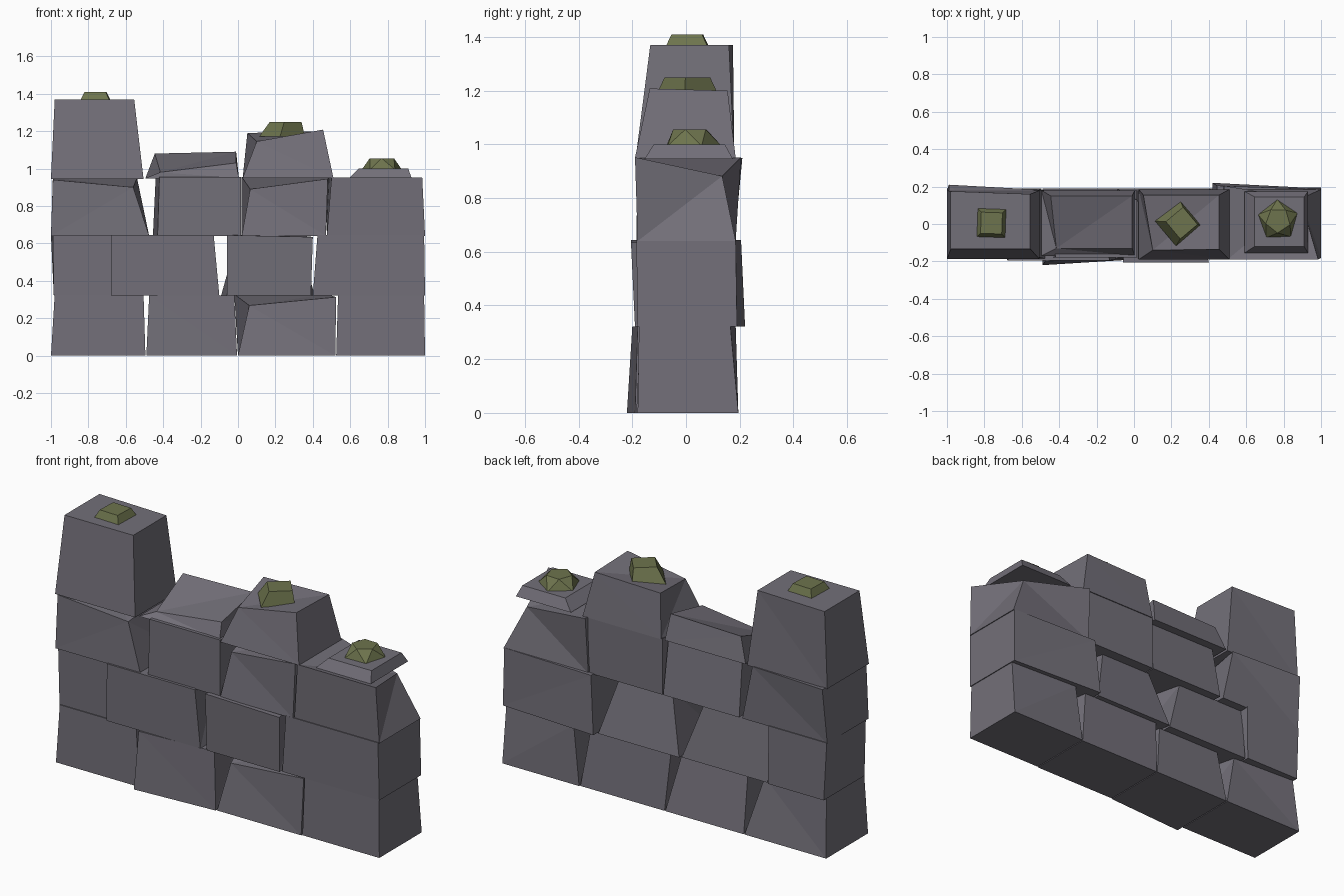
import bpy, bmesh, math


def material(name, color):
    m = bpy.data.materials.new(name)
    m.diffuse_color = (*color, 1)
    return m


STONE = material("grey stone", (0.17, 0.16, 0.19))
MOSS = material("moss green", (0.155, 0.175, 0.075))


def hull(name, bottom, top, mat):
    """Flat-shaded solid between two matching loops of points."""
    n = len(bottom)
    bm = bmesh.new()
    lo = [bm.verts.new(p) for p in bottom]
    hi = [bm.verts.new(p) for p in top]
    bm.faces.new(lo[::-1])
    bm.faces.new(hi)
    for i in range(n):
        j = (i + 1) % n
        bm.faces.new((lo[i], lo[j], hi[j], hi[i]))
    bmesh.ops.triangulate(bm, faces=bm.faces[:])
    bmesh.ops.recalc_face_normals(bm, faces=bm.faces[:])
    me = bpy.data.meshes.new(name)
    bm.to_mesh(me)
    bm.free()
    me.materials.append(mat)
    ob = bpy.data.objects.new(name, me)
    bpy.context.collection.objects.link(ob)
    return ob


def block(name, z0, z1, base, top, **moves):
    """Block from two rectangles (x0, x1, y0, y1); moves shift single corners.
    Corner keys: b/t bottom or top, f/b front or back, l/r left or right."""
    loops = []
    for level, z, (x0, x1, y0, y1) in (("b", z0, base), ("t", z1, top)):
        pts = []
        for key, x, y in (("fl", x0, y0), ("fr", x1, y0), ("br", x1, y1), ("bl", x0, y1)):
            dx, dy, dz = moves.get(level + key, (0, 0, 0))
            pts.append((x + dx, y + dy, z + dz))
        loops.append(pts)
    return hull(name, loops[0], loops[1], STONE)


# Bottom course
block("bottom_stone_1", 0.0, 0.325, (-1, -0.495, -0.18, 0.19), (-0.98, -0.505, -0.175, 0.14),
      tbl=(0, 0.02, 0), tbr=(-0.08, 0, 0))
block("bottom_stone_2", 0.0, 0.322, (-0.49, -0.005, -0.19, 0.19), (-0.475, -0.02, -0.18, 0.13),
      bfl=(0, -0.03, 0), tfl=(0, -0.02, 0), tbr=(-0.05, 0, 0))
block("bottom_stone_3", 0.0, 0.328, (0.0, 0.52, -0.185, 0.19), (0.01, 0.525, -0.17, 0.16),
      tfl=(0.05, 0.02, -0.06), tfr=(0, 0, -0.015), tbl=(-0.03, 0, 0), tbr=(-0.05, 0, 0))
block("bottom_stone_4", 0.0, 0.326, (0.525, 1, -0.18, 0.195), (0.535, 0.995, -0.175, 0.165),
      tbl=(0.03, 0.02, 0))

# Second course
block("second_stone_1", 0.322, 0.644, (-0.985, -0.64, -0.17, 0.19), (-1, -0.64, -0.175, 0.185),
      tfl=(0.01, 0, 0))
block("second_stone_2", 0.322, 0.644, (-0.68, -0.10, -0.19, 0.18), (-0.675, -0.13, -0.195, 0.13),
      tbr=(-0.08, 0, 0), tbl=(0.03, 0, 0), bbl=(0.05, 0, 0))
block("second_stone_3", 0.322, 0.644, (-0.06, 0.39, -0.19, 0.19), (-0.06, 0.40, -0.205, 0.12),
      bbl=(-0.03, 0, 0), bbr=(0.02, 0, 0), tbl=(0.06, 0, 0), tbr=(-0.08, 0, 0),
      tfr=(0, 0, -0.01))
block("second_stone_4", 0.322, 0.644, (0.40, 1, -0.18, 0.19), (0.425, 0.995, -0.185, 0.185),
      bbl=(0.02, 0.03, 0), tbl=(0.02, 0.02, 0))

# Third course
block("third_stone_1", 0.64, 0.95, (-1, -0.475, -0.185, 0.18), (-0.99, -0.5, -0.18, 0.185),
      tfr=(-0.06, 0.01, -0.05), tbl=(0, 0.025, 0), tfl=(0, 0, -0.01), tbr=(-0.04, 0, 0))
block("third_stone_2", 0.64, 0.955, (-0.43, 0.015, -0.18, 0.18), (-0.42, 0.015, -0.18, 0.13),
      bbl=(-0.025, 0, 0), tbl=(-0.02, 0, 0))
block("third_stone_3", 0.64, 0.955, (0.02, 0.47, -0.185, 0.18), (0.02, 0.49, -0.18, 0.18),
      tfl=(0.045, 0.03, -0.065), tfr=(-0.01, 0, -0.01))
block("third_stone_4", 0.64, 0.952, (0.475, 1, -0.18, 0.185), (0.50, 0.985, -0.19, 0.15),
      tbr=(-0.095, -0.015, -0.07), tbl=(-0.02, 0.055, 0))

# Broken crest
block("tall_merlon", 0.945, 1.37, (-1, -0.505, -0.188, 0.18), (-0.98, -0.555, -0.133, 0.16),
      tbl=(0, 0.015, 0))
block("low_crest_stone", 0.948, 1.08, (-0.495, 0.005, -0.17, 0.18), (-0.445, -0.01, -0.13, 0.15),
      tfl=(0.03, 0, -0.10), tfr=(0, 0, -0.05), tbr=(0, 0, 0.01))
block("middle_merlon", 0.95, 1.2, (0.025, 0.51, -0.19, 0.185), (0.05, 0.455, -0.135, 0.155),
      tfl=(0.05, -0.005, -0.055), tbl=(0, 0, -0.01), tfr=(0, 0, 0.008))
block("cap_slab", 0.945, 1.0, (0.59, 0.93, -0.155, 0.175), (0.645, 0.91, -0.12, 0.145))


# Moss tufts: faceted clumps with a narrower, shifted top
def tuft(name, cx, cy, z0, z1, sides, r0, r1, turn, twist=0, dx=0):
    def ring(x, r, z, deg):
        return [(x + r * math.cos(math.radians(deg) + i * math.tau / sides),
                 cy + r * math.sin(math.radians(deg) + i * math.tau / sides), z)
                for i in range(sides)]
    return hull(name, ring(cx, r0, z0, turn), ring(cx + dx, r1, z1, turn + twist), MOSS)


tuft("moss_left", -0.762, 0.005, 1.365, 1.41, 4, 0.11, 0.08, 43)
tuft("moss_middle", 0.235, 0.005, 1.17, 1.25, 4, 0.123, 0.085, -5, 0, 0.02)
tuft("moss_right", 0.77, 0.02, 0.995, 1.055, 5, 0.112, 0.068, 20, 32)
